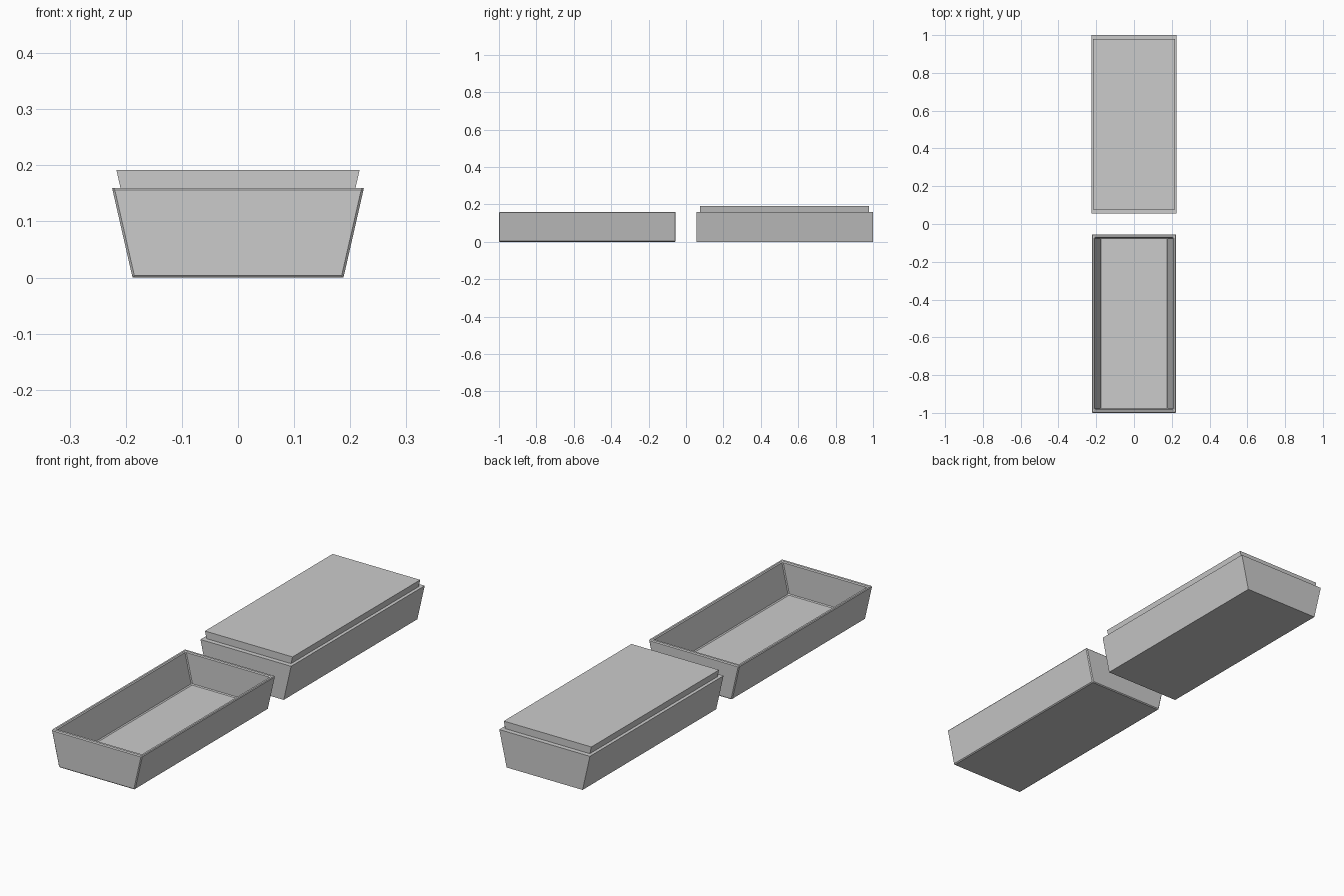
import bpy, bmesh

if "Cube" in bpy.data.objects:
    bpy.data.objects.remove(bpy.data.objects["Cube"])

SLOPE = 0.228          # outward lean of the long sides
Z_RIM = 0.16


def half_width(z, base=0.188):
    return base + SLOPE * z


def section(bm, z, y0, y1, inset=0.0):
    # one rectangular ring of the flared box
    w = half_width(z) - inset
    return [bm.verts.new(p) for p in
            ((-w, y0, z), (w, y0, z), (w, y1, z), (-w, y1, z))]


def stacked_box(name, rings, bevel=0.0):
    # bridge successive rings, then cap both ends
    bm = bmesh.new()
    loops = [section(bm, *r) for r in rings]
    for a, b in zip(loops, loops[1:]):
        for i in range(4):
            j = (i + 1) % 4
            bm.faces.new((a[i], a[j], b[j], b[i]))
    bm.faces.new(loops[0][::-1])
    bm.faces.new(loops[-1])
    bmesh.ops.recalc_face_normals(bm, faces=bm.faces)
    mesh = bpy.data.meshes.new(name)
    bm.to_mesh(mesh)
    bm.free()
    obj = bpy.data.objects.new(name, mesh)
    bpy.context.collection.objects.link(obj)
    if bevel:
        mod = obj.modifiers.new("edge_chamfer", 'BEVEL')
        mod.width = bevel
        mod.segments = 1
        mod.limit_method = 'ANGLE'
    return obj


# open tray: outside up, over the rim, down to the floor
stacked_box("open_tray", [
    (0.0, -1.0, -0.055),
    (Z_RIM, -1.0, -0.055),
    (Z_RIM, -0.98, -0.073, 0.015),
    (0.02, -0.98, -0.073, 0.015),
], bevel=0.004)

# solid block with a raised plug on top
stacked_box("plug_block", [
    (0.0, 0.055, 1.0),
    (Z_RIM, 0.055, 1.0),
    (Z_RIM, 0.076, 0.979, 0.015),
    (0.192, 0.076, 0.979, 0.015),
])
